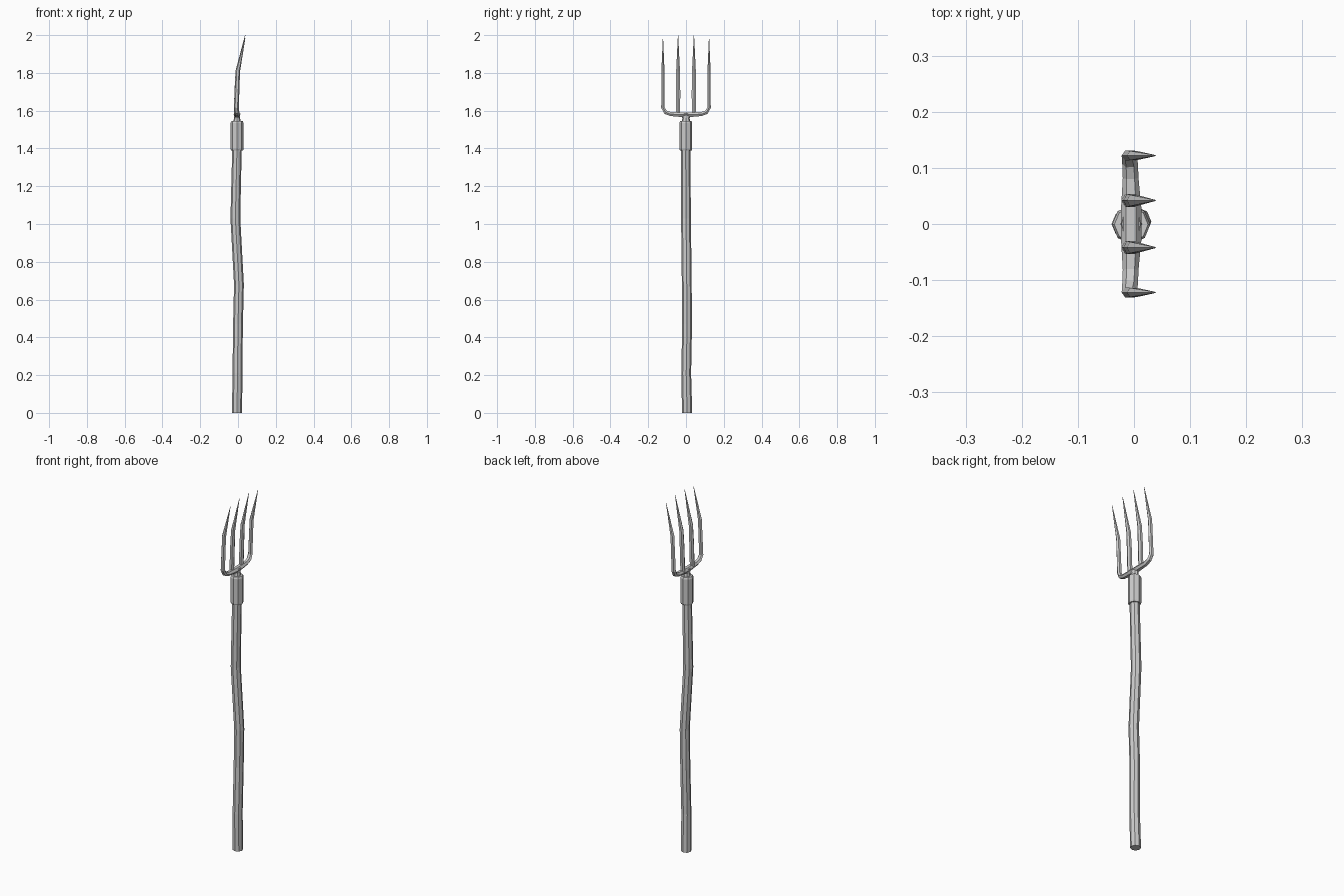
import bpy, bmesh, math
from mathutils import Vector

if "Cube" in bpy.data.objects:
    bpy.data.objects.remove(bpy.data.objects["Cube"])


def sweep(name, path, sides, turn=0.0):
    """Loft rings along path rows (x, y, z, x radius, cross radius), capped at both ends."""
    bm = bmesh.new()
    pts = [Vector(p[:3]) for p in path]
    rings = []
    for i, (p, row) in enumerate(zip(pts, path)):
        tangent = pts[min(i + 1, len(pts) - 1)] - pts[max(i - 1, 0)]
        across = tangent.cross(Vector((1, 0, 0))).normalized()
        side = across.cross(tangent).normalized()
        ring = []
        for k in range(sides):
            a = 2 * math.pi * k / sides + turn
            ring.append(bm.verts.new(p + side * row[3] * math.cos(a) + across * row[4] * math.sin(a)))
        rings.append(ring)
    for r, s in zip(rings, rings[1:]):
        for k in range(sides):
            n = (k + 1) % sides
            bm.faces.new((r[k], r[n], s[n], s[k]))
    bm.faces.new(rings[0][::-1])
    bm.faces.new(rings[-1])
    bmesh.ops.recalc_face_normals(bm, faces=bm.faces)
    mesh = bpy.data.meshes.new(name)
    bm.to_mesh(mesh)
    bm.free()
    obj = bpy.data.objects.new(name, mesh)
    bpy.context.collection.objects.link(obj)
    return obj


# Crooked wooden shaft: centre line and radius
shaft = [(-0.005, 0.006, 0, 0.027), (-0.003, 0.001, 0.21, 0.026), (0.0, 0.006, 0.47, 0.026),
         (0.005, 0.004, 0.68, 0.026), (-0.014, 0.0, 1.03, 0.026), (-0.005, -0.002, 1.42, 0.025)]
handle = sweep("handle", [p + (p[3],) for p in shaft], 8)
for v in handle.data.vertices[:8]:
    v.co.z = 0

# Metal socket and the neck above it
sweep("socket", [(-0.005, -0.001, z, r, r) for z, r in
                 ((1.388, 0.031), (1.396, 0.034), (1.535, 0.034), (1.545, 0.030))], 8)
sweep("neck", [(-0.005, 0, 1.53, 0.022, 0.026), (-0.005, 0, 1.56, 0.016, 0.019),
               (-0.005, 0, 1.585, 0.017, 0.03)], 8)

# Crossbar that turns up into the two outer tines
half = [(-0.005, 0.03, 1.579, 0.018, 0.014), (-0.006, 0.082, 1.582, 0.014, 0.012),
        (-0.007, 0.108, 1.592, 0.014, 0.012), (-0.009, 0.122, 1.616, 0.013, 0.0105),
        (-0.001, 0.122, 1.81, 0.012, 0.0095), (0.038, 0.122, 1.985, 0.001, 0.001)]
mirrored = [(x, -y, z, a, b) for x, y, z, a, b in reversed(half)]
sweep("crossbar_and_outer_tines", mirrored + half, 6)

# Two inner tines
for label, y in (("left", -0.042), ("right", 0.042)):
    sweep("inner_tine_" + label,
          [(-0.009, y, 1.582, 0.013, 0.013), (-0.006, y, 1.70, 0.013, 0.0135),
           (-0.001, y, 1.81, 0.012, 0.0115), (0.038, y, 2.0, 0.001, 0.001)], 6)
